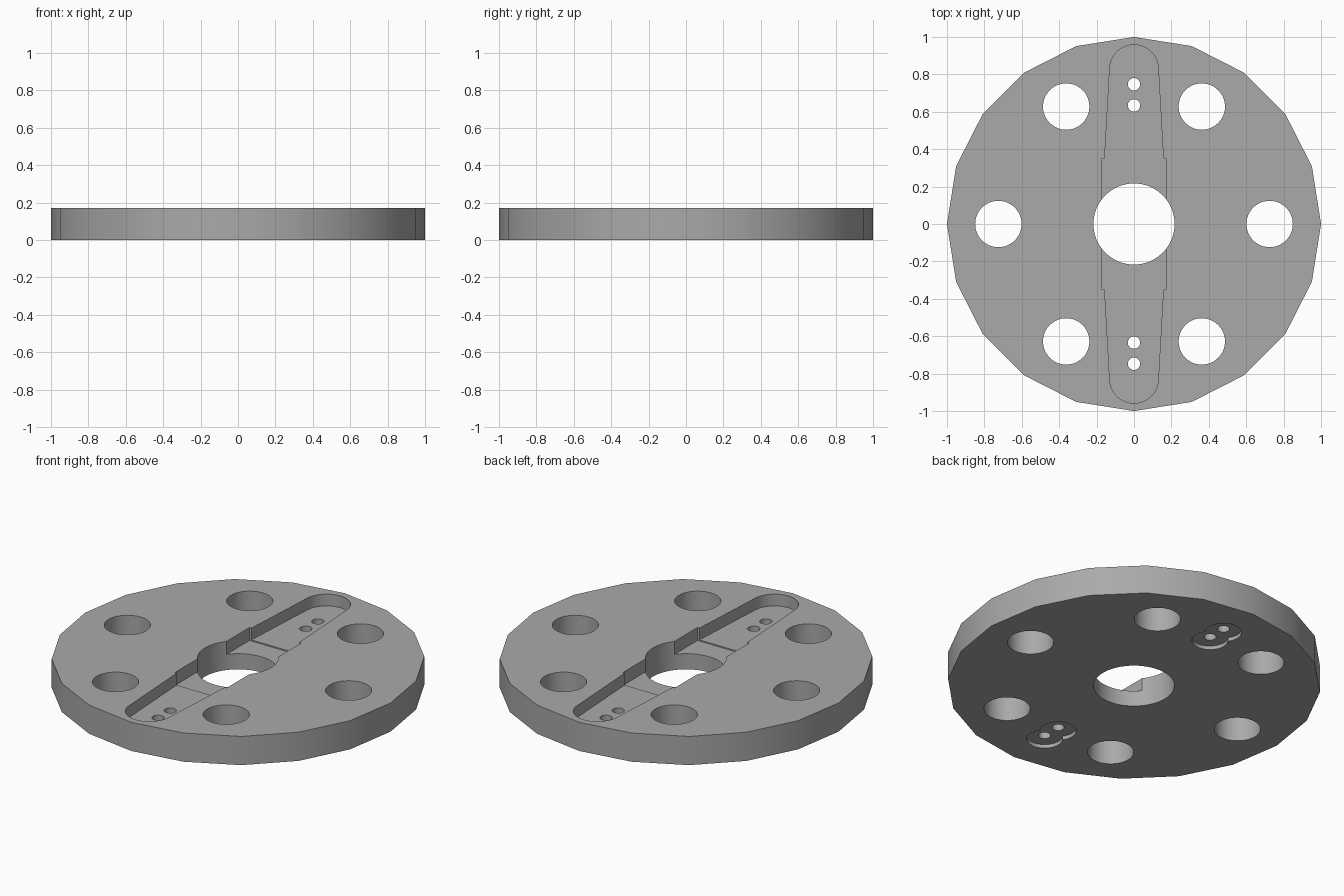
import bpy
import bmesh
from math import sin, cos, pi, radians

HEIGHT = 0.17
SLOT_FLOOR = 0.1      # floor of the tapered arms
CENTRE_FLOOR = 0.093  # slightly deeper middle channel

cube = bpy.data.objects.get("Cube")
if cube:
    bpy.data.objects.remove(cube, do_unlink=True)


def prism(name, outline, bottom, top):
    """Extrude a closed outline between two heights."""
    bm = bmesh.new()
    face = bm.faces.new([bm.verts.new((x, y, bottom)) for x, y in outline])
    wall = bmesh.ops.extrude_face_region(bm, geom=[face])
    verts = [v for v in wall["geom"] if isinstance(v, bmesh.types.BMVert)]
    bmesh.ops.translate(bm, verts=verts, vec=(0, 0, top - bottom))
    bmesh.ops.recalc_face_normals(bm, faces=bm.faces)
    mesh = bpy.data.meshes.new(name)
    bm.to_mesh(mesh)
    bm.free()
    obj = bpy.data.objects.new(name, mesh)
    bpy.context.collection.objects.link(obj)
    return obj


def circle(x, y, radius, sides=48):
    return [(x + radius * cos(2 * pi * i / sides),
             y + radius * sin(2 * pi * i / sides)) for i in range(sides)]


def cut(target, outline, bottom, top):
    """Subtract a prism from the target and discard the cutter."""
    cutter = prism("cutter", outline, bottom, top)
    cutter.hide_render = True
    mod = target.modifiers.new("cut", "BOOLEAN")
    mod.operation = "DIFFERENCE"
    mod.solver = "EXACT"
    mod.object = cutter
    bpy.context.view_layer.objects.active = target
    bpy.ops.object.modifier_apply(modifier=mod.name)
    bpy.data.objects.remove(cutter, do_unlink=True)


# Twenty-sided plate
plate = prism("mounting_plate", circle(0, 0, 1, 20), 0, HEIGHT)

# Tapered recess with round ends, for a two-armed horn
tip = [(0.13 * cos(pi * i / 24), 0.828 + 0.13 * sin(pi * i / 24)) for i in range(25)]
arm = [(0.157, 0.35)] + tip + [(-0.157, 0.35)]
cut(plate, arm + [(-x, -y) for x, y in arm], SLOT_FLOOR, HEIGHT + 0.1)
cut(plate, [(-0.17, -0.35), (0.17, -0.35), (0.17, 0.35), (-0.17, 0.35)],
    CENTRE_FLOOR, HEIGHT + 0.1)

# Central bore and ring of six holes
cut(plate, circle(0, 0, 0.217, 64), -0.1, HEIGHT + 0.1)
for i in range(6):
    a = radians(60 * i)
    cut(plate, circle(0.725 * cos(a), 0.725 * sin(a), 0.124), -0.1, HEIGHT + 0.1)

# Screw holes with shallow counterbores underneath
for side in (1, -1):
    for y in (0.634, 0.747):
        cut(plate, circle(0, side * y, 0.097), -0.1, 0.022)
        cut(plate, circle(0, side * y, 0.033, 32), -0.1, HEIGHT + 0.1)

# Grey finish
grey = bpy.data.materials.new("plain grey")
grey.use_nodes = True
colour = (0.4, 0.4, 0.4, 1)
grey.diffuse_color = colour
grey.node_tree.nodes["Principled BSDF"].inputs["Base Color"].default_value = colour
plate.data.materials.clear()
plate.data.materials.append(grey)

# Smooth round walls, crisp rims
bpy.ops.object.select_all(action="DESELECT")
plate.select_set(True)
bpy.context.view_layer.objects.active = plate
bpy.ops.object.shade_smooth_by_angle(angle=radians(30))
